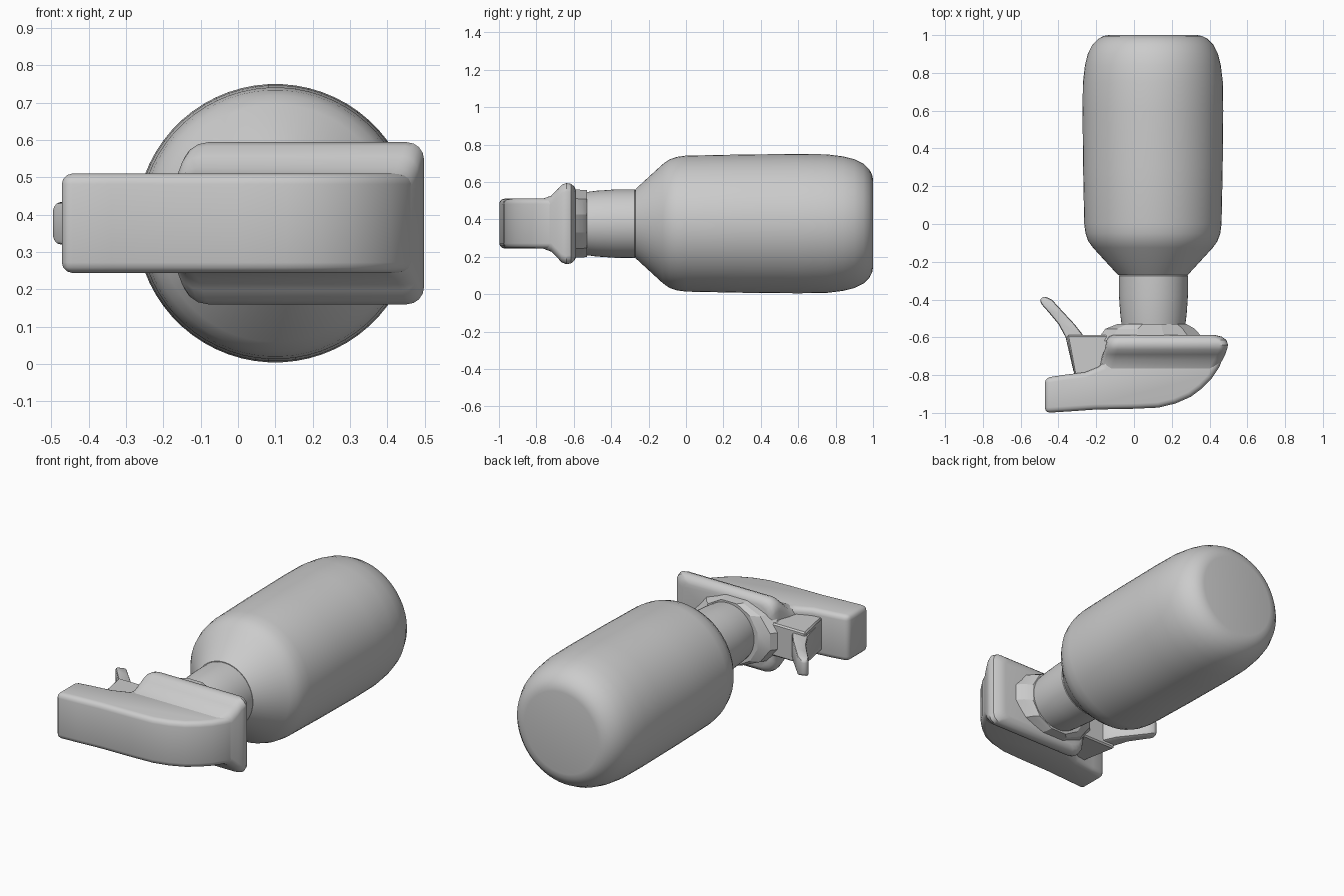
import bpy, bmesh, math

if "Cube" in bpy.data.objects:
    bpy.data.objects.remove(bpy.data.objects["Cube"])

CX, CZ = 0.10, 0.377   # bottle axis runs along y through this point


def finish(name, bm, bevel=0.0, segs=3, angle=35):
    """Optionally round the hard edges, then make a smooth-by-angle object."""
    bmesh.ops.recalc_face_normals(bm, faces=bm.faces)
    if bevel:
        hard = [e for e in bm.edges if e.calc_face_angle(0) > math.radians(38)]
        bmesh.ops.bevel(bm, geom=hard, offset=bevel, segments=segs, profile=0.5,
                        affect='EDGES', clamp_overlap=True)
    mesh = bpy.data.meshes.new(name)
    bm.to_mesh(mesh)
    bm.free()
    ob = bpy.data.objects.new(name, mesh)
    bpy.context.collection.objects.link(ob)
    bpy.ops.object.select_all(action='DESELECT')
    bpy.context.view_layer.objects.active = ob
    ob.select_set(True)
    bpy.ops.object.shade_smooth_by_angle(angle=math.radians(angle))
    return ob


def loft(name, rings, **kw):
    """Skin a list of equal-length point rings and cap both ends."""
    bm = bmesh.new()
    vs = [[bm.verts.new(p) for p in r] for r in rings]
    n = len(rings[0])
    for a, b in zip(vs, vs[1:]):
        for i in range(n):
            j = (i + 1) % n
            bm.faces.new((a[i], a[j], b[j], b[i]))
    bm.faces.new(vs[0])
    bm.faces.new(vs[-1])
    return finish(name, bm, **kw)


def ellipse(y, cx, rx, rz, n=48):
    return [(cx + rx * math.cos(math.tau * (i + 0.5) / n), y,
             CZ + rz * math.sin(math.tau * (i + 0.5) / n)) for i in range(n)]


def rounded_rect(y, x0, x1, hz, r_left, r_right, n=5):
    pts = []
    for k, (x, s, r) in enumerate(((x1 - r_right, 1, r_right), (x0 + r_left, 1, r_left),
                                   (x0 + r_left, -1, r_left), (x1 - r_right, -1, r_right))):
        for i in range(n):
            a = math.pi / 2 * (k + i / (n - 1))
            pts.append((x + r * math.cos(a), y, CZ + s * (hz - r) + r * math.sin(a)))
    return pts


def slab(name, outline, hz, **kw):
    """Top-view outline given thickness in z."""
    return loft(name, [[(x, y, CZ + s * hz) for x, y in outline] for s in (-1, 1)], **kw)


# Bottle: rounded base at +y, sloping shoulder toward the neck
bottle = [(1.0, 0.235), (0.995, 0.262), (0.98, 0.29), (0.95, 0.32), (0.90, 0.345),
          (0.84, 0.36), (0.75, 0.371), (0.6, 0.373), (0.3, 0.37), (0.0, 0.364),
          (-0.05, 0.357), (-0.09, 0.343), (-0.125, 0.318), (-0.27, 0.185)]
loft("bottle", [ellipse(y, CX, r, r, 64) for y, r in bottle])

# Neck
neck = [(-0.26, 0.17), (-0.275, 0.184), (-0.38, 0.183), (-0.48, 0.176), (-0.54, 0.168)]
loft("neck", [ellipse(y, CX + 0.003, r, r) for y, r in neck])

# Faceted collar flaring into the head
loft("collar", [ellipse(-0.53, 0.095, 0.19, 0.185, 12),
                ellipse(-0.555, 0.085, 0.245, 0.187, 12),
                ellipse(-0.62, 0.09, 0.30, 0.19, 12)], angle=20)

# Head body with the long nozzle and curved back
head = [(-0.472, -0.815), (-0.38, -0.80), (-0.26, -0.785), (-0.17, -0.75), (-0.11, -0.605),
        (0.44, -0.605), (0.485, -0.65), (0.475, -0.70), (0.45, -0.76), (0.41, -0.82),
        (0.36, -0.87), (0.30, -0.915), (0.22, -0.95), (0.13, -0.972), (0.0, -0.978),
        (-0.20, -0.982), (-0.34, -0.992), (-0.472, -1.0)]
slab("spray_head", head, 0.133, bevel=0.028)

# Wide flared saddle along the rear of the head
saddle = [(-0.80, -0.20, 0.41, 0.120), (-0.765, -0.19, 0.443, 0.133),
          (-0.72, -0.175, 0.468, 0.150), (-0.69, -0.165, 0.483, 0.180),
          (-0.665, -0.155, 0.492, 0.207), (-0.64, -0.15, 0.498, 0.217),
          (-0.615, -0.145, 0.49, 0.213), (-0.597, -0.135, 0.465, 0.198),
          (-0.588, -0.115, 0.43, 0.18)]
loft("head_saddle", [rounded_rect(y, a, b, h, 0.07, 0.045) for y, a, b, h in saddle])

# Trigger housing under the nozzle
housing = [(-0.355, -0.588), (-0.08, -0.588), (-0.08, -0.80), (-0.315, -0.80)]
slab("trigger_housing", housing, 0.095, bevel=0.008, segs=1)

# Trigger: tapering lever, given as left point, right point, half width
lever = [((-0.318, -0.79), (-0.24, -0.77), 0.075), ((-0.362, -0.60), (-0.272, -0.585), 0.075),
         ((-0.40, -0.53), (-0.315, -0.53), 0.065), ((-0.45, -0.47), (-0.38, -0.46), 0.06),
         ((-0.49, -0.425), (-0.435, -0.40), 0.056), ((-0.50, -0.40), (-0.475, -0.382), 0.042)]
loft("trigger", [[(l[0], l[1], CZ - h), (r[0], r[1], CZ - h),
                  (r[0], r[1], CZ + h), (l[0], l[1], CZ + h)] for l, r, h in lever],
     bevel=0.012, segs=2)
